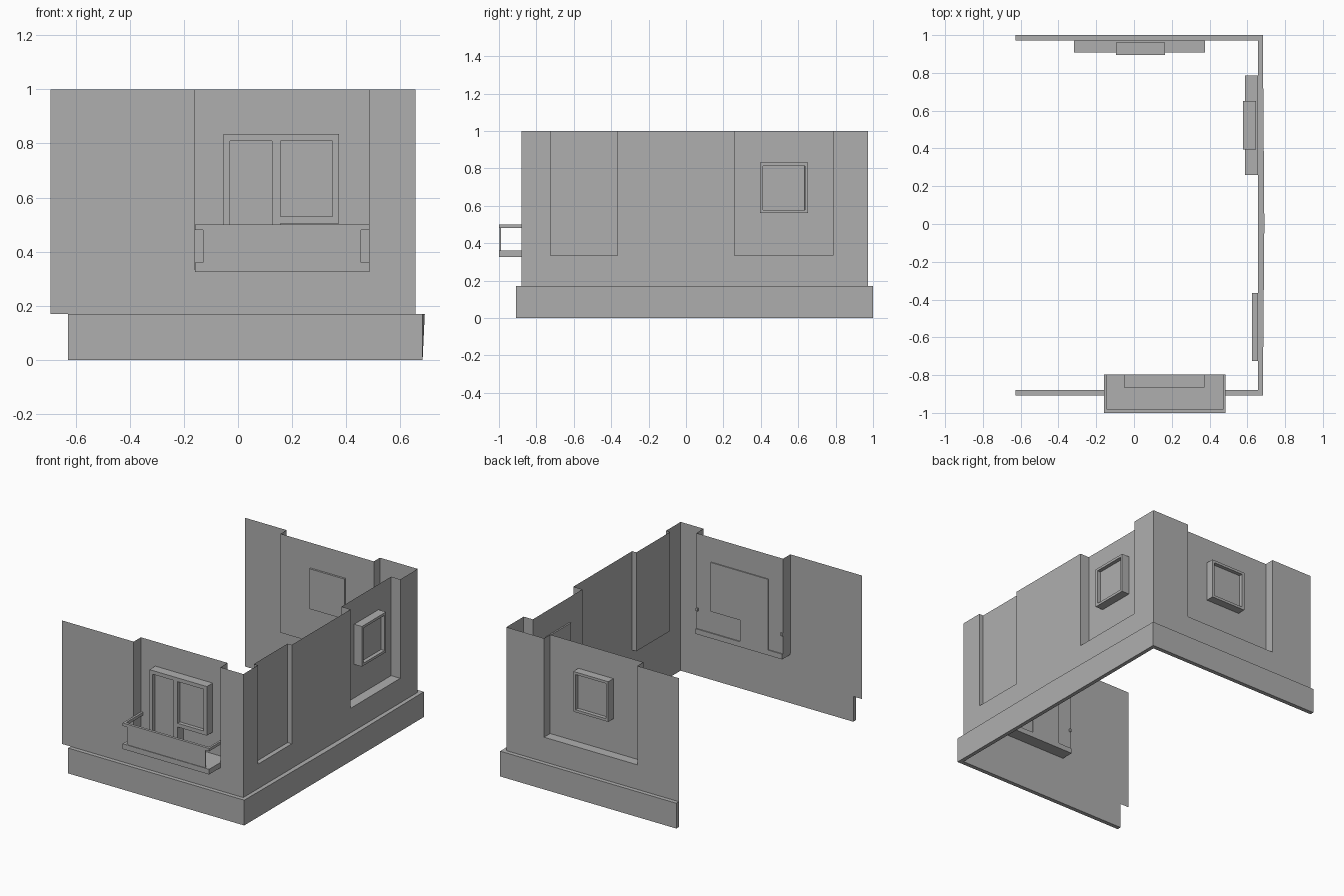
import bpy, bmesh

cube = bpy.data.objects.get("Cube")
if cube:
    bpy.data.objects.remove(cube, do_unlink=True)

GREY = (0.43, 0.43, 0.43, 1)
mat = bpy.data.materials.new("plain_grey")
mat.use_nodes = True
mat.diffuse_color = GREY
mat.node_tree.nodes["Principled BSDF"].inputs["Base Color"].default_value = GREY


def finish(name, bm):
    mesh = bpy.data.meshes.new(name)
    bm.to_mesh(mesh)
    bm.free()
    mesh.materials.append(mat)
    obj = bpy.data.objects.new(name, mesh)
    bpy.context.collection.objects.link(obj)
    return obj


def add_box(bm, x, y, z):
    verts = bmesh.ops.create_cube(bm, size=1)["verts"]
    for v in verts:
        for i, (lo, hi) in enumerate((x, y, z)):
            v.co[i] = lo if v.co[i] < 0 else hi
    return verts


def boxes(name, *parts):
    bm = bmesh.new()
    for part in parts:
        add_box(bm, *part)
    return finish(name, bm)


FRONT, SIDE, BACK = -0.88, 0.656, 0.972
BASE_TOP, LEDGE, TOP = 0.17, 0.335, 1.0

# Recesses: two corners on the wall plane, two on the recessed plane
front_bay = [(-0.16, FRONT), (-0.16, -0.803), (0.485, -0.803), (0.485, FRONT)]
side_niche = [(SIDE, -0.725), (0.625, -0.725), (0.625, -0.365), (SIDE, -0.365)]
side_bay = [(SIDE, 0.26), (0.588, 0.26), (0.588, 0.787), (SIDE, 0.787)]
back_bay = [(0.375, BACK), (0.375, 0.907), (-0.318, 0.907), (-0.318, BACK)]
bays = [front_bay, side_niche, side_bay, back_bay]

# Thin three-sided wall with recesses open at the top
outline = ([(-0.692, FRONT)] + front_bay + [(SIDE, FRONT)] + side_niche
           + side_bay + [(SIDE, BACK)] + back_bay + [(-0.628, BACK)])
inner = {p for bay in bays for p in bay[1:3]}
straight = [p for p in outline if p not in inner]

bm = bmesh.new()


def strip(path, low, high):
    for a, b in zip(path, path[1:]):
        bm.faces.new([bm.verts.new((*p, z)) for p, z in
                      ((a, low), (b, low), (b, high), (a, high))])


strip(outline, LEDGE, TOP)
strip(straight, BASE_TOP, LEDGE)
for bay in bays:
    bm.faces.new([bm.verts.new((*p, LEDGE)) for p in reversed(bay)])
bmesh.ops.remove_doubles(bm, verts=bm.verts, dist=0.0005)
finish("walls", bm)

# Plinth around the wall foot, bulging slightly at its top on the side
bm = bmesh.new()
END, OUT = -0.628, 0.682
plan = [(END, -0.908), (OUT, -0.908), (OUT, 0), (OUT, 1), (END, 1),
        (END, BACK), (SIDE, BACK), (SIDE, 0), (SIDE, FRONT), (END, FRONT)]
low = [bm.verts.new((x, y, 0)) for x, y in plan]
high = [bm.verts.new((x, y, BASE_TOP)) for x, y in plan]
high[2].co.x = 0.69
n = len(plan)
for i in range(n):
    j = (i + 1) % n
    bm.faces.new((low[i], low[j], high[j], high[i]))
for i in range(n // 2 - 1):
    a, b, c, d = i, i + 1, n - 2 - i, n - 1 - i
    bm.faces.new((high[a], high[b], high[c], high[d]))
    bm.faces.new((low[d], low[c], low[b], low[a]))
bmesh.ops.recalc_face_normals(bm, faces=bm.faces)
finish("plinth", bm)


# Square windows: a block with its outward face inset and pushed in
def window(name, x, y, z, axis):
    bm = bmesh.new()
    add_box(bm, x, y, z)
    bm.normal_update()
    face = max(bm.faces, key=lambda f: f.normal[axis])
    bmesh.ops.inset_region(bm, faces=[face], thickness=0.024)
    bmesh.ops.inset_region(bm, faces=[face], thickness=0.0005, depth=-0.025)
    finish(name, bm)


window("side_window", (0.578, 0.645), (0.395, 0.652), (0.56, 0.83), 0)
window("back_window", (-0.095, 0.165), (0.894, 0.962), (0.56, 0.83), 1)

# Balcony door and the window joined to it
deep, pane = (-0.865, -0.796), (-0.84, -0.796)
SLAB_TOP, SILL, HEAD = 0.36, 0.505, 0.835
boxes("balcony_door_frame",
      ((-0.053, -0.03), deep, (SLAB_TOP, HEAD)),
      ((0.125, 0.157), deep, (SLAB_TOP, HEAD)),
      ((0.35, 0.374), deep, (SILL, HEAD)),
      ((-0.03, 0.125), deep, (0.81, HEAD)),
      ((0.157, 0.35), deep, (0.81, HEAD)),
      ((0.157, 0.35), deep, (SILL, 0.53)))
boxes("balcony_door_panes",
      ((-0.03, 0.125), pane, (SLAB_TOP, 0.81)),
      ((0.157, 0.35), pane, (0.53, 0.81)))

# Balcony slab, front panel and three-sided rail
LEFT, RIGHT = -0.158, 0.485
boxes("balcony_slab", ((LEFT, RIGHT), (-1, -0.796), (0.325, SLAB_TOP)))
boxes("balcony_panel", ((-0.13, 0.454), (-0.996, -0.988), (SLAB_TOP, 0.48)))
rail = (0.48, 0.5)
boxes("balcony_rail",
      ((LEFT, RIGHT), (-1, -0.982), rail),
      ((LEFT, LEFT + 0.014), (-0.982, -0.796), rail),
      ((RIGHT - 0.014, RIGHT), (-0.982, -0.796), rail))
